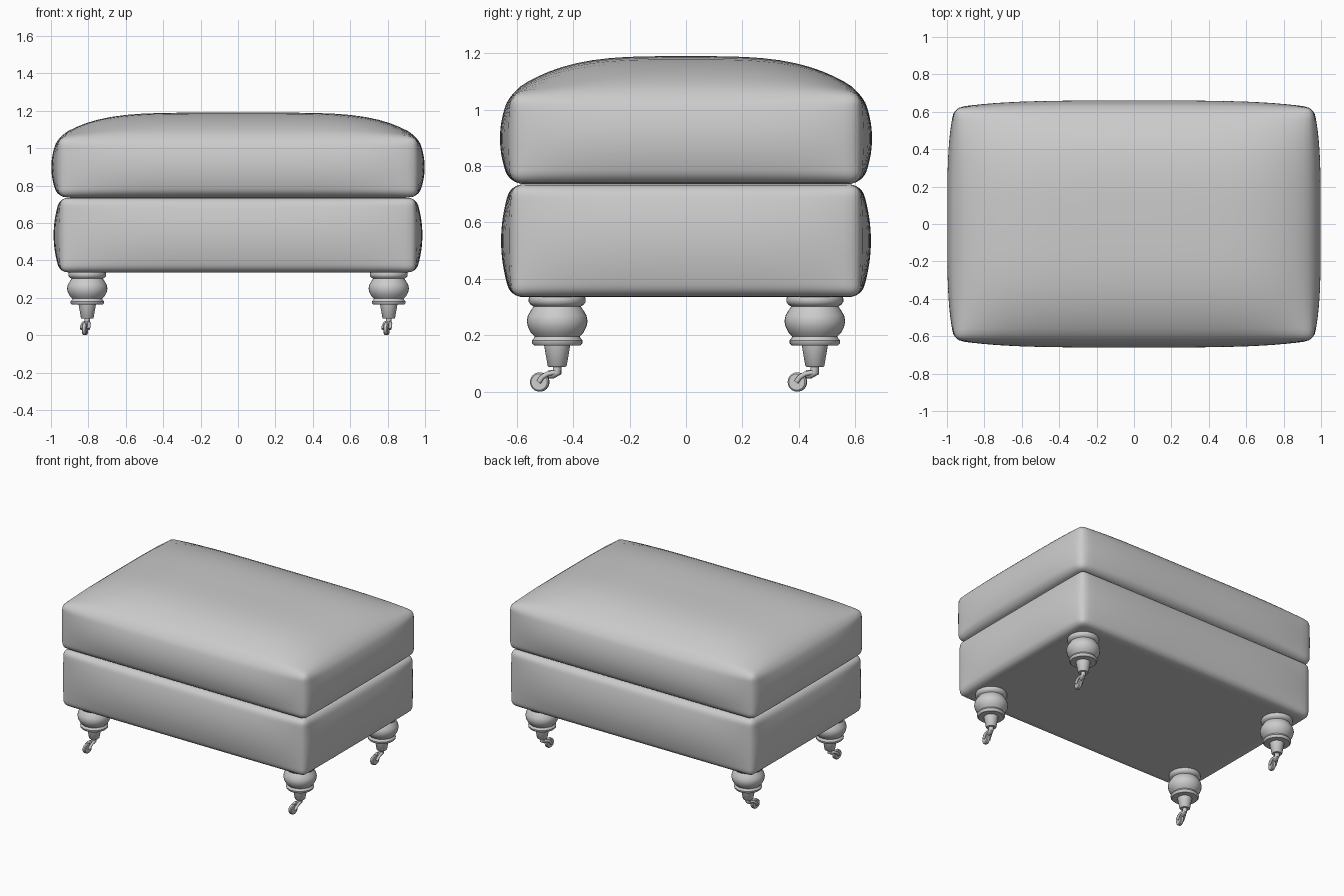
import bpy
import bmesh
import math
from mathutils import Vector

cube = bpy.data.objects.get("Cube")
if cube:
    bpy.data.objects.remove(cube, do_unlink=True)

grey = bpy.data.materials.new("soft grey")
grey.use_nodes = True
COLOUR = (0.6, 0.6, 0.6, 1)
grey.diffuse_color = COLOUR
grey.node_tree.nodes["Principled BSDF"].inputs["Base Color"].default_value = COLOUR


def finish(bm, name, angle=40):
    bmesh.ops.recalc_face_normals(bm, faces=bm.faces)
    mesh = bpy.data.meshes.new(name)
    bm.to_mesh(mesh)
    bm.free()
    mesh.materials.append(grey)
    obj = bpy.data.objects.new(name, mesh)
    bpy.context.collection.objects.link(obj)
    bpy.ops.object.select_all(action="DESELECT")
    obj.select_set(True)
    bpy.context.view_layer.objects.active = obj
    bpy.ops.object.shade_smooth_by_angle(angle=math.radians(angle))
    return obj


def padded_box(name, half, z_mid, radius, bulge, crown=0):
    """Rounded box whose sides swell outwards and whose top may be domed."""
    bm = bmesh.new()
    bmesh.ops.create_cube(bm, size=2)
    bmesh.ops.subdivide_edges(bm, edges=bm.edges[:], cuts=27, use_grid_fill=True)
    for vert in bm.verts:
        # pack the grid lines towards the edges, then round them
        q = [math.sin(c * math.pi / 2) * h for c, h in zip(vert.co, half)]
        inner = Vector([max(-(h - radius), min(h - radius, c)) for c, h in zip(q, half)])
        p = inner + (Vector(q) - inner).normalized() * radius
        u, v, w = [c / h for c, h in zip(p, half)]
        swell = 1 - w * w
        p.x += u * bulge * swell * (1 - abs(v) ** 4)
        p.y += v * bulge * swell * (1 - abs(u) ** 4)
        p.z += crown * max(0, w) * (1 - abs(u) ** 5) * (1 - abs(v) ** 3.5)
        vert.co = p + Vector((0, 0, z_mid))
    return finish(bm, name, 60)


def lathe(bm, profile, steps=32):
    """Spin radius and height pairs around the z axis."""
    verts = [bm.verts.new((r, 0, z)) for r, z in profile]
    edges = [bm.edges.new(pair) for pair in zip(verts, verts[1:])]
    bmesh.ops.spin(bm, geom=verts + edges, cent=(0, 0, 0), axis=(0, 0, 1),
                   angle=math.tau, steps=steps, use_duplicate=False)
    bmesh.ops.remove_doubles(bm, verts=bm.verts, dist=0.0002)


def tube(bm, path, radius, sides=10):
    """Round bar along a path lying in the yz plane."""
    rings = []
    for i, point in enumerate(path):
        along = (path[min(i + 1, len(path) - 1)] - path[max(i - 1, 0)]).normalized()
        across = Vector((1, 0, 0))
        other = along.cross(across)
        rings.append([bm.verts.new(point + radius * (across * math.cos(a) + other * math.sin(a)))
                      for a in [math.tau * k / sides for k in range(sides)]])
    for low, high in zip(rings, rings[1:]):
        for k in range(sides):
            n = (k + 1) % sides
            bm.faces.new((low[k], low[n], high[n], high[k]))
    bm.faces.new(rings[0])
    bm.faces.new(rings[-1])


# Upholstered body and seat cushion
padded_box("base", (0.95, 0.62, 0.2), 0.535, 0.04, 0.036)
padded_box("cushion", (0.96, 0.622, 0.162), 0.898, 0.045, 0.038, 0.13)

# Turned leg: top ring, bulb, lower ring, tapered ferrule
LEG = [(0, 0.345), (0.095, 0.345), (0.101, 0.33), (0.101, 0.318), (0.094, 0.308),
       (0.084, 0.302), (0.092, 0.29), (0.104, 0.27), (0.108, 0.25), (0.104, 0.23),
       (0.094, 0.21), (0.08, 0.195), (0.083, 0.189), (0.09, 0.181), (0.089, 0.171),
       (0.082, 0.164), (0.046, 0.163), (0.034, 0.092), (0.03, 0.088), (0, 0.088)]
WHEEL_Y, WHEEL_Z = -0.063, 0.034
TURN = math.radians(-11)

for side, x in (("left", 0.806), ("right", -0.806)):
    for end, y in (("front", -0.457), ("back", 0.457)):
        spot = Vector((x, y, 0))

        bm = bmesh.new()
        lathe(bm, LEG)
        leg = finish(bm, f"{end}_{side}_leg")
        leg.location = spot

        # Bent fork holding the wheel between two prongs
        bm = bmesh.new()
        tube(bm, [Vector((0, 0, 0.095)), Vector((0, 0, 0.068)),
                  Vector((0, -0.015, 0.062)), Vector((0, -0.03, 0.062))], 0.016)
        for s in (-1, 1):
            tube(bm, [Vector((s * 0.008, -0.005, 0.068)), Vector((s * 0.016, -0.03, 0.064)),
                      Vector((s * 0.019, -0.05, 0.052)),
                      Vector((s * 0.019, WHEEL_Y, WHEEL_Z))], 0.009)
        fork = finish(bm, f"{end}_{side}_caster_fork")

        bm = bmesh.new()
        lathe(bm, [(0, 0.012), (0.029, 0.012), (0.034, 0.007),
                   (0.034, -0.007), (0.029, -0.012), (0, -0.012)], 24)
        lathe_turn = bmesh.ops.rotate
        for vert in bm.verts:
            vert.co = Vector((vert.co.z, WHEEL_Y + vert.co.x, WHEEL_Z + vert.co.y))
        wheel = finish(bm, f"{end}_{side}_caster_wheel")

        for part in (fork, wheel):
            part.location = spot
            part.rotation_euler.z = TURN
